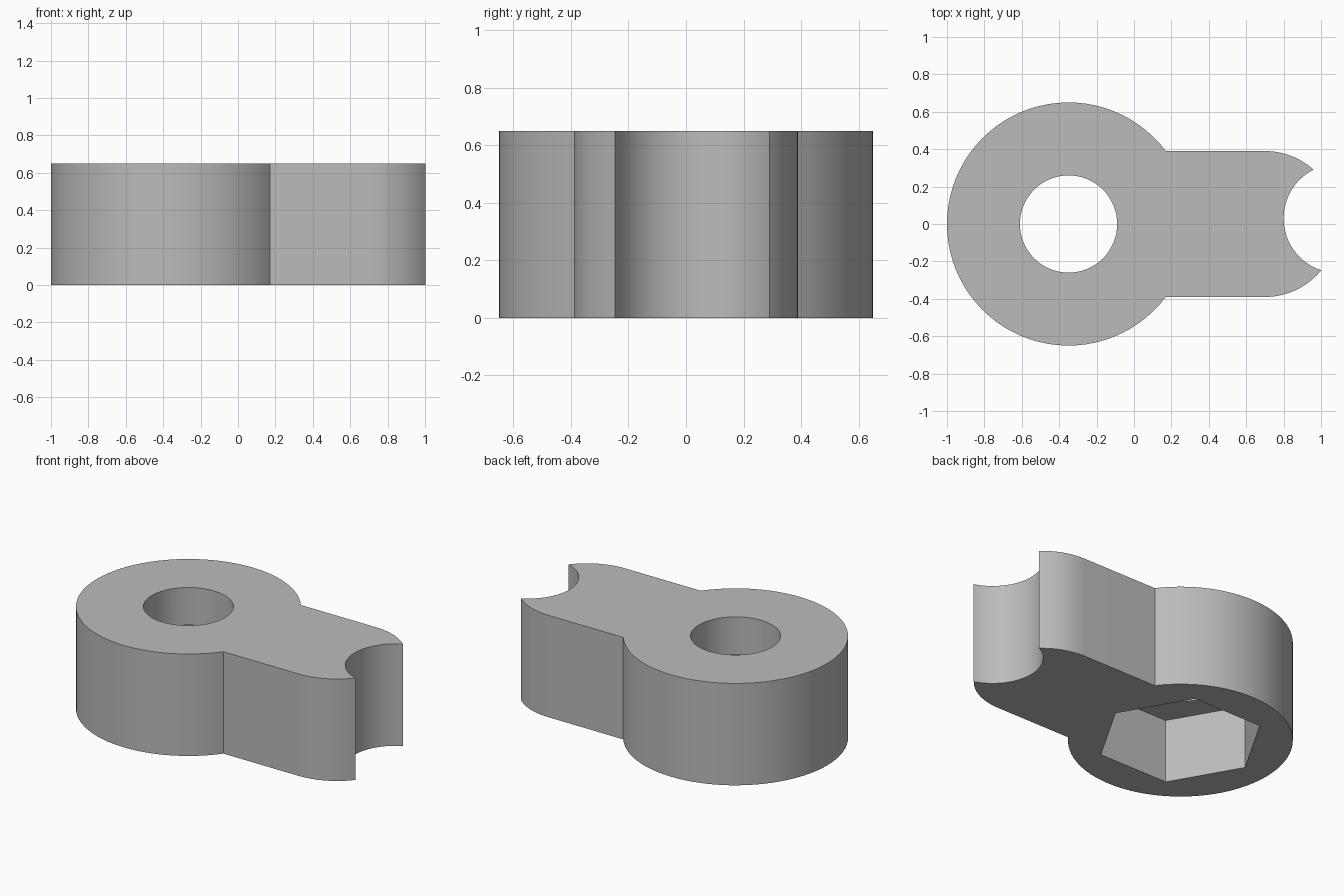
import bpy, bmesh
from math import sin, cos, asin, atan2, pi, radians
from mathutils import Vector

if "Cube" in bpy.data.objects:
    bpy.data.objects.remove(bpy.data.objects["Cube"], do_unlink=True)

HEIGHT = 0.65
RING = Vector((-0.35, 0))      # ring centre
RING_R, ARM_R = 0.65, 0.39
ARM_END = Vector((0.70, 0))    # centre of the rounded arm end
NOTCH, NOTCH_R = Vector((1.092, 0.03)), 0.292

steel = bpy.data.materials.new("plain grey")
steel.use_nodes = True
steel.diffuse_color = (0.5, 0.5, 0.5, 1)
steel.node_tree.nodes["Principled BSDF"].inputs["Base Color"].default_value = (0.5, 0.5, 0.5, 1)


def arc(centre, radius, start, end, steps):
    angles = [start + (end - start) * i / steps for i in range(steps + 1)]
    return [centre + radius * Vector((cos(a), sin(a))) for a in angles]


def prism(name, outline, z0, z1):
    """Extrude a closed outline between two heights."""
    bm = bmesh.new()
    face = bm.faces.new([bm.verts.new((p.x, p.y, z0)) for p in outline])
    top = bmesh.ops.extrude_face_region(bm, geom=[face])["geom"]
    bmesh.ops.translate(bm, vec=(0, 0, z1 - z0),
                        verts=[v for v in top if isinstance(v, bmesh.types.BMVert)])
    bmesh.ops.recalc_face_normals(bm, faces=bm.faces)
    mesh = bpy.data.meshes.new(name)
    bm.to_mesh(mesh)
    bm.free()
    mesh.materials.append(steel)
    obj = bpy.data.objects.new(name, mesh)
    bpy.context.collection.objects.link(obj)
    return obj


def circle_crossings(c1, r1, c2, r2):
    """The two points where a pair of circles meet."""
    gap = c2 - c1
    d = gap.length
    along = (r1 * r1 - r2 * r2 + d * d) / (2 * d)
    side = (r1 * r1 - along * along) ** 0.5
    u = gap / d
    mid, normal = c1 + u * along, Vector((-u.y, u.x))
    return mid + normal * side, mid - normal * side


def angle(point, centre):
    return atan2(point.y - centre.y, point.x - centre.x)


# Body outline: ring, straight arm, rounded end and round notch
join = asin(ARM_R / RING_R)
upper, lower = circle_crossings(ARM_END, ARM_R, NOTCH, NOTCH_R)
outline = arc(RING, RING_R, join, 2 * pi - join, 64)
outline += arc(ARM_END, ARM_R, -pi / 2, angle(lower, ARM_END), 12)
outline += arc(NOTCH, NOTCH_R, angle(lower, NOTCH) % (2 * pi),
               angle(upper, NOTCH) % (2 * pi), 32)[1:]
outline += arc(ARM_END, ARM_R, angle(upper, ARM_END), pi / 2, 12)[1:]
body = prism("lever_body", outline, 0, HEIGHT)

# Through bore and hexagonal nut pocket in the underside
cutters = [
    prism("bore_cutter", arc(RING, 0.26, 0, 2 * pi, 64)[:-1], -0.1, HEIGHT + 0.1),
    prism("nut_pocket_cutter", arc(RING, 0.488, 0, 2 * pi, 6)[:-1], -0.1, 0.41),
]
bpy.context.view_layer.objects.active = body
body.select_set(True)
for cutter in cutters:
    mod = body.modifiers.new(cutter.name, 'BOOLEAN')
    mod.operation, mod.solver, mod.object = 'DIFFERENCE', 'EXACT', cutter
    bpy.ops.object.modifier_apply(modifier=mod.name)
    bpy.data.objects.remove(cutter, do_unlink=True)

bpy.ops.object.select_all(action='DESELECT')
body.select_set(True)
bpy.ops.object.shade_smooth_by_angle(angle=radians(30))
